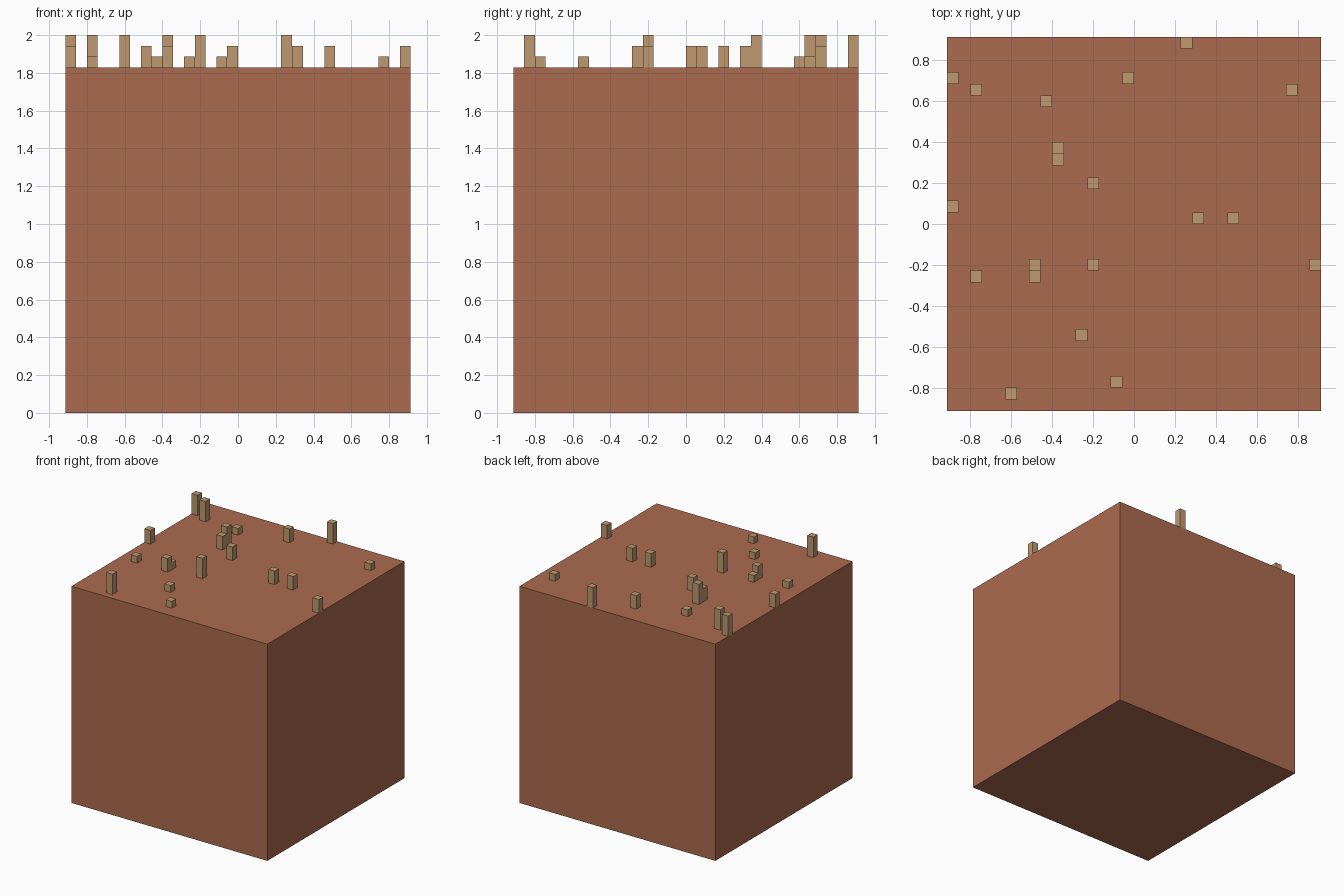
import bpy
import bmesh
from mathutils import Matrix, Vector

cube = bpy.data.objects.get("Cube")
if cube:
    bpy.data.objects.remove(cube, do_unlink=True)

U = 2 / 35        # one grid cell
N = 32            # cells along each side of the block
HALF = N * U / 2
TOP = N * U


def make_material(name, rgb):
    mat = bpy.data.materials.new(name)
    mat.use_nodes = True
    mat.diffuse_color = (*rgb, 1)
    bsdf = mat.node_tree.nodes["Principled BSDF"]
    bsdf.inputs["Base Color"].default_value = (*rgb, 1)
    bsdf.inputs["Roughness"].default_value = 0.9
    return mat


def make_box(name, center, size, mat, open_bottom=False):
    bm = bmesh.new()
    scale = Matrix.Diagonal((*size, 1))
    bmesh.ops.create_cube(bm, size=1, matrix=Matrix.Translation(Vector(center)) @ scale)
    if open_bottom:
        bm.normal_update()
        bottom = [f for f in bm.faces if f.normal.z < -0.5]
        bmesh.ops.delete(bm, geom=bottom, context='FACES_ONLY')
    mesh = bpy.data.meshes.new(name)
    bm.to_mesh(mesh)
    bm.free()
    mesh.materials.append(mat)
    obj = bpy.data.objects.new(name, mesh)
    bpy.context.collection.objects.link(obj)
    return obj


clay = make_material("terracotta", (0.413, 0.147, 0.078))
straw = make_material("dry_straw", (0.521, 0.319, 0.165))

# Solid ground block
make_box("ground_block", (0, 0, TOP / 2), (TOP, TOP, TOP), clay)

# Stalks: column, row and height in cells
stalks = [
    (0, 28, 3), (2, 27, 3), (8, 26, 1), (9, 22, 3), (9, 21, 2),
    (12, 19, 2), (15, 28, 2), (20, 31, 3), (29, 27, 1), (0, 17, 2),
    (21, 16, 2), (24, 16, 2), (2, 11, 1), (7, 12, 1), (7, 11, 2),
    (12, 12, 3), (11, 6, 1), (14, 2, 1), (5, 1, 3), (31, 12, 2),
]
for n, (col, row, h) in enumerate(stalks, 1):
    center = ((col + 0.5) * U - HALF, (row + 0.5) * U - HALF, TOP + h * U / 2)
    make_box(f"stalk_{n:02d}", center, (U, U, h * U), straw, open_bottom=True)
